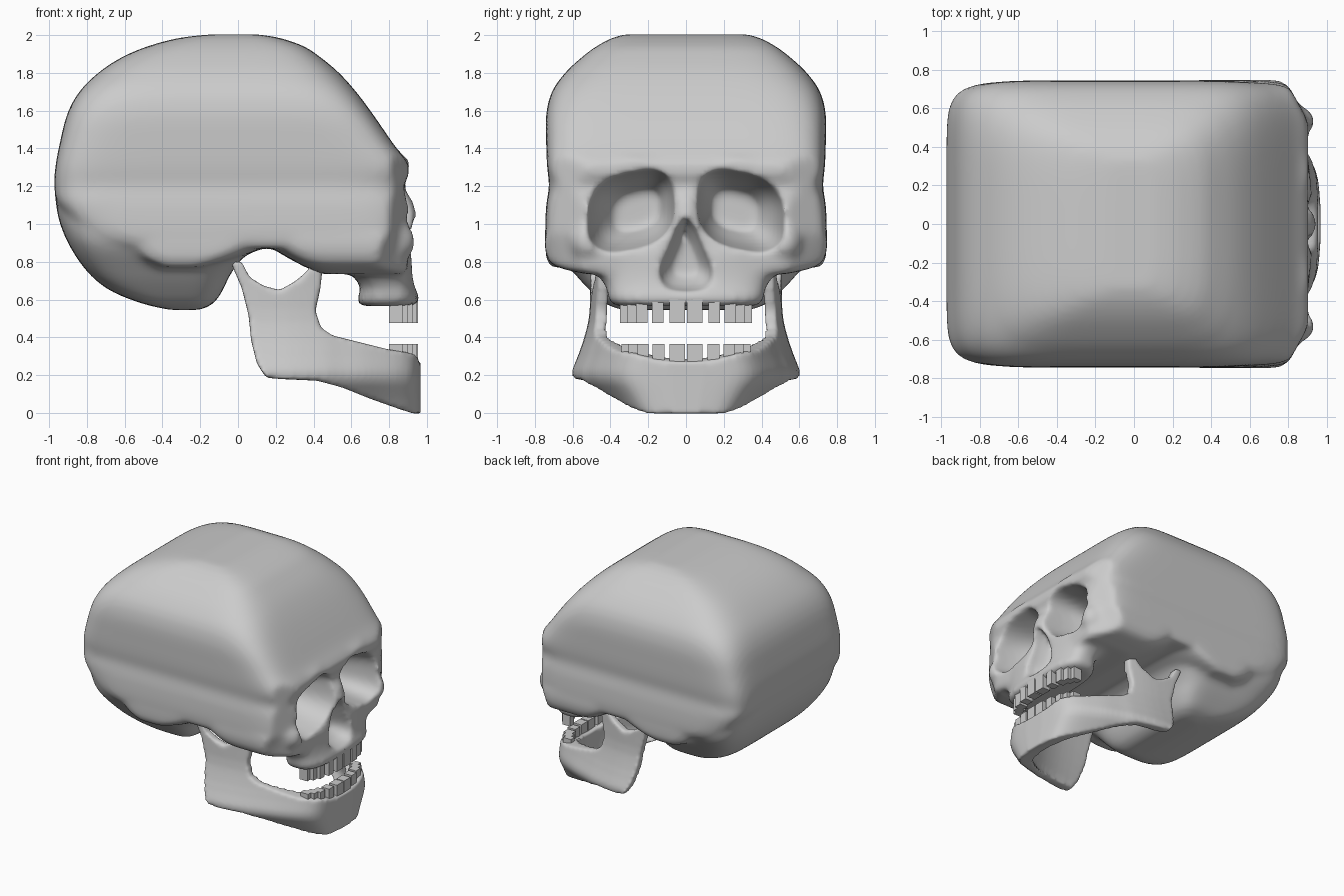
import bpy, bmesh, math
from mathutils import Vector

if "Cube" in bpy.data.objects:
    bpy.data.objects.remove(bpy.data.objects["Cube"])


def catmull(rows, sub=5):
    """Smoothly interpolate between control rows."""
    rows = [Vector(r) for r in rows]
    out = []
    for i in range(len(rows) - 1):
        p0, p1, p2, p3 = rows[max(i - 1, 0)], rows[i], rows[i + 1], rows[min(i + 2, len(rows) - 1)]
        for k in range(sub):
            t = k / sub
            out.append(0.5 * (2 * p1 + (p2 - p0) * t + (2 * p0 - 5 * p1 + 4 * p2 - p3) * t * t
                              + (3 * p1 - p0 - 3 * p2 + p3) * t ** 3))
    return out + [rows[-1]]


def superellipse(n, count=88):
    pts = []
    for i in range(count):
        a = 2 * math.pi * (i + 0.5) / count
        c, s = math.cos(a), math.sin(a)
        pts.append((math.copysign(abs(c) ** (2 / n), c), math.copysign(abs(s) ** (2 / n), s)))
    return pts


def loft(bm, rings):
    """Skin equal-length rings of points and cap both ends."""
    vs = [[bm.verts.new(p) for p in r] for r in rings]
    n = len(vs[0])
    faces = [bm.faces.new(vs[0][::-1]), bm.faces.new(vs[-1])]
    for a, b in zip(vs, vs[1:]):
        for i in range(n):
            j = (i + 1) % n
            faces.append(bm.faces.new((a[i], a[j], b[j], b[i])))
    bmesh.ops.recalc_face_normals(bm, faces=faces)


def stack(bm, rows, n, n_top=None):
    """Horizontal sections: z, back x, front x, half width; squareness n may ease to n_top."""
    rings = []
    for z, x0, x1, w in catmull(rows):
        t = min(max((z - 1.3) / .5, 0), 1)
        unit = superellipse(n + ((n_top or n) - n) * t)
        rings.append([((x0 + x1) / 2 + u * (x1 - x0) / 2, v * w, z) for u, v in unit])
    loft(bm, rings)


def ball(bm, loc, size):
    vs = bmesh.ops.create_icosphere(bm, subdivisions=3, radius=1)["verts"]
    for v in vs:
        v.co = Vector((loc[k] + v.co[k] * size[k] for k in range(3)))


def finish(bm, name, helper=False):
    me = bpy.data.meshes.new(name)
    bm.to_mesh(me)
    bm.free()
    ob = bpy.data.objects.new(name, me)
    bpy.context.collection.objects.link(ob)
    ob.hide_render = helper
    if helper:
        ob.display_type = 'WIRE'
    return ob


def boolean(ob, cutter, op):
    m = ob.modifiers.new(op.lower(), 'BOOLEAN')
    m.operation, m.object, m.solver = op, cutter, 'EXACT'


def remesh(ob, size):
    m = ob.modifiers.new("fuse", 'REMESH')
    m.mode, m.voxel_size, m.use_smooth_shade = 'VOXEL', size, True


def soften(ob, times):
    m = ob.modifiers.new("soften", 'SMOOTH')
    m.factor, m.iterations = 0.5, times


# Cranium: braincase, temporal plates, occiput and upper face fused together
bm = bmesh.new()
stack(bm, [(.87, -.62, .80, .73), (.95, -.82, .90, .745), (1.1, -.95, .905, .74),
           (1.2, -.972, .88, .725), (1.3, -.967, .91, .735), (1.42, -.945, .825, .74),
           (1.58, -.905, .715, .74), (1.7, -.84, .625, .71), (1.8, -.74, .535, .64),
           (1.88, -.62, .44, .555), (1.94, -.48, .35, .475), (1.985, -.31, .22, .39),
           (2.004, -.14, .1, .32)], 10, 5.5)
stack(bm, [(.77, -.42, -.18, .715), (.82, -.54, .0, .74), (.92, -.68, .25, .745)], 6)
stack(bm, [(.545, -.36, -.2, .34), (.58, -.51, -.13, .43), (.65, -.68, -.08, .51),
           (.75, -.8, -.03, .60), (.9, -.9, .1, .71), (1.05, -.955, .3, .735),
           (1.2, -.97, .3, .71)], 5.5)
stack(bm, [(.735, .44, .90, .53), (.78, .34, .90, .70), (.86, .2, .905, .745),
           (.95, .1, .905, .745)], 7)
for v in bm.verts:                                 # bevelled outer corners of the face
    slope = .55 + max(0, .95 - v.co.z) * 2
    v.co.x = min(v.co.x, .905 - max(0, abs(v.co.y) - .53) * slope)
stack(bm, [(.565, .65, .93, .37), (.60, .63, .965, .41), (.66, .65, .94, .42),
           (.74, .6, .925, .47), (.85, .5, .92, .55)], 3)
ball(bm, (.85, 0, 1.0), (.1, .1, .19))             # nasal bones
for s in (-1, 1):
    ball(bm, (.83, s * .52, .91), (.11, .1, .11))  # cheek bones
    ball(bm, (.82, s * .27, 1.315), (.09, .26, .06))  # brow ridges
cranium = finish(bm, "cranium")

# Eye sockets: tapered, tilted pockets
bm = bmesh.new()
for s in (-1, 1):
    rings = []
    for x, cy, a, b in catmull([(1.1, .29, .25, .225), (.9, .29, .23, .205),
                                (.7, .28, .19, .165), (.54, .26, .12, .10)], 4):
        rings.append([(x, s * (cy + a * u), 1.07 + b * v - .2 * a * u)
                      for u, v in superellipse(2.8, 40)])
    loft(bm, rings)
sockets = finish(bm, "eye_socket_cutter", True)

# Nasal opening: inverted drop
half = catmull([(0, 1.04), (.05, .98), (.10, .87), (.14, .76), (.13, .69), (.08, .655), (0, .645)], 4)
drop = [(p.x, p.y) for p in half] + [(-p.x, p.y) for p in half[-2:0:-1]]
bm = bmesh.new()
loft(bm, [[(x, y * k, .80 + (z - .80) * k) for y, z in drop]
          for x, k in ((1.1, 1.05), (.92, 1), (.85, .85), (.77, .5))])
nose = finish(bm, "nasal_cutter", True)

remesh(cranium, .022)
boolean(cranium, sockets, 'DIFFERENCE')
boolean(cranium, nose, 'DIFFERENCE')
remesh(cranium, .02)
soften(cranium, 6)

# Lower jaw: flared horseshoe intersected with the side outline
outer = catmull([(-.2, 1), (.2, .98), (.42, .92), (.55, .85), (.7, .76), (.87, .61), (.945, .44), (.967, .15)], 4)
inner = catmull([(.85, .12), (.81, .38), (.75, .52), (.6, .69), (.42, .80), (.2, .85), (-.2, .87)], 4)
outer, inner = [tuple(p) for p in outer], [tuple(p) for p in inner]
shoe = outer + [(x, -y) for x, y in outer[::-1]] + [(x, -y) for x, y in inner[::-1]] + inner
bm = bmesh.new()
loft(bm, [[(x, y * w, z) for x, y in shoe]
          for z, w in catmull([(-.06, .37), (.08, .51), (.19, .612), (.3, .58), (.4, .545),
                               (.55, .515), (.9, .51)], 3)])
jaw = finish(bm, "lower_jaw")

side = [(-.04, .80), (.02, .66), (.055, .52), (.07, .38), (.10, .26), (.15, .185), (.25, .178),
        (.42, .17), (.55, .135), (.7, .075), (.85, .022), (.93, -.004), (1, -.004), (1, .305),
        (.8, .335), (.6, .385), (.5, .41), (.44, .45), (.41, .54), (.435, .65), (.45, .78),
        (.40, .80), (.36, .745), (.3, .695), (.22, .65), (.13, .675), (.06, .72), (.02, .80)]
bm = bmesh.new()
loft(bm, [[(x, y, z - (dip if x > .75 and z > .2 else 0)) for x, z in side]
          for y, dip in ((-.8, 0), (-.28, 0), (-.15, .03), (0, .04), (.15, .03), (.28, 0), (.8, 0))])
outline = finish(bm, "jaw_outline_cutter", True)
boolean(jaw, outline, 'INTERSECT')
remesh(jaw, .014)
soften(jaw, 6)

# Teeth: square pegs along the arch, upper and lower rows
arch = [(.918, .047, .082), (.91, .15, .062), (.89, .235, .06), (.865, .285, .055), (.835, .325, .05)]
for name, z0, z1, dy in (("upper_teeth", .475, .62, 1), ("lower_teeth", .27, .365, .97)):
    bm = bmesh.new()
    for x, y, w in arch:
        for s in (-1, 1):
            for v in bmesh.ops.create_cube(bm, size=1)["verts"]:
                v.co = Vector((x + v.co.x * .07, s * y * dy + v.co.y * w,
                               (z0 + z1) / 2 + v.co.z * (z1 - z0)))
    finish(bm, name)
